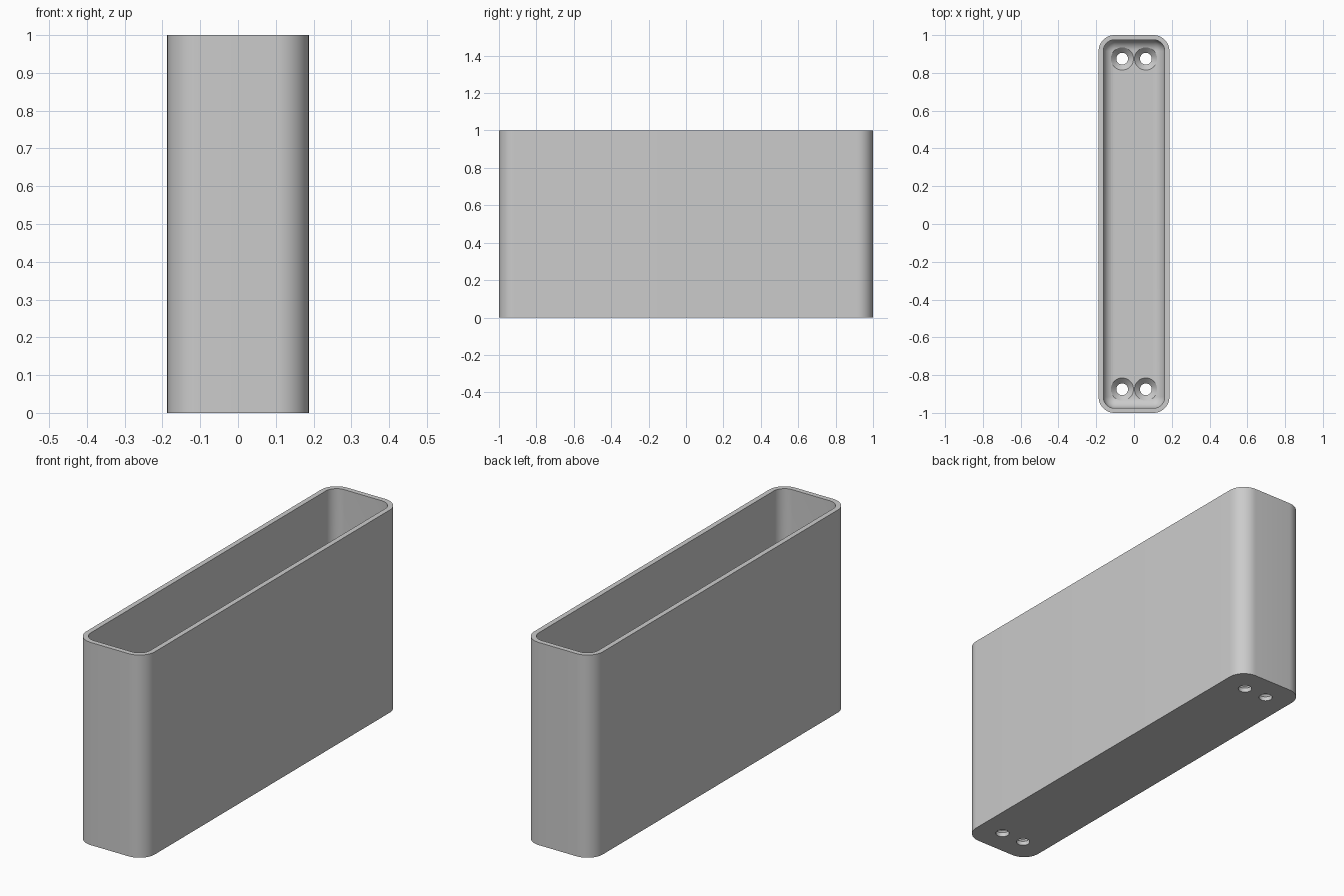
import bpy, bmesh
from math import sin, cos, pi

if "Cube" in bpy.data.objects:
    bpy.data.objects.remove(bpy.data.objects["Cube"], do_unlink=True)

HX, HY, HEIGHT = 0.1875, 1.0, 1.0
CORNER, WALL, FLOOR, FILLET = 0.085, 0.025, 0.05, 0.06
HOLE_X, HOLE_Y, HOLE_R, SINK_R = 0.0625, 0.875, 0.031, 0.06

grey = bpy.data.materials.new("plain grey")
grey.use_nodes = True
colour = (0.6, 0.6, 0.6, 1)
grey.diffuse_color = colour
grey.node_tree.nodes["Principled BSDF"].inputs["Base Color"].default_value = colour


def rounded_loop(inset, z, steps=12):
    """Rounded rectangle, moved inward from the outer outline."""
    r = max(CORNER - inset, 0.003)
    cx, cy = HX - inset - r, HY - inset - r
    points = []
    for q, (sx, sy) in enumerate([(1, 1), (-1, 1), (-1, -1), (1, -1)]):
        for i in range(steps + 1):
            a = (q + i / steps) * pi / 2
            points.append((sx * cx + r * cos(a), sy * cy + r * sin(a), z))
    return points


def circle_loop(x, y, r, z, n=48):
    return [(x + r * cos(2 * pi * i / n), y + r * sin(2 * pi * i / n), z) for i in range(n)]


def skin(bm, loops):
    """Join a stack of loops with quads and cap both ends."""
    rings = [[bm.verts.new(p) for p in loop] for loop in loops]
    for a, b in zip(rings, rings[1:]):
        for i in range(len(a)):
            j = (i + 1) % len(a)
            bm.faces.new((a[i], a[j], b[j], b[i]))
    bm.faces.new(rings[0][::-1])
    bm.faces.new(rings[-1])


def make_object(name, bm):
    bmesh.ops.recalc_face_normals(bm, faces=bm.faces[:])
    mesh = bpy.data.meshes.new(name)
    bm.to_mesh(mesh)
    bm.free()
    mesh.materials.append(grey)
    obj = bpy.data.objects.new(name, mesh)
    bpy.context.collection.objects.link(obj)
    return obj


# Open box: outer wall, rim, inner wall, rounded inner bottom edge, floor
loops = [rounded_loop(0, 0), rounded_loop(0, HEIGHT), rounded_loop(WALL, HEIGHT)]
for i in range(11):
    a = i / 10 * pi / 2
    loops.append(rounded_loop(WALL + FILLET * (1 - cos(a)), FLOOR + FILLET * (1 - sin(a))))
bm = bmesh.new()
skin(bm, loops)
box = make_object("box", bm)

# Countersunk screw holes, a pair at each end
bm = bmesh.new()
for x in (-HOLE_X, HOLE_X):
    for y in (-HOLE_Y, HOLE_Y):
        profile = [(HOLE_R, -0.05), (HOLE_R, FLOOR - SINK_R + HOLE_R),
                   (SINK_R, FLOOR), (SINK_R, FLOOR + 0.1)]
        skin(bm, [circle_loop(x, y, r, z) for r, z in profile])
cutter = make_object("screw_hole_cutter", bm)

bpy.ops.object.select_all(action="DESELECT")
box.select_set(True)
bpy.context.view_layer.objects.active = box
cut = box.modifiers.new("screw_holes", "BOOLEAN")
cut.operation, cut.solver, cut.object = "DIFFERENCE", "EXACT", cutter
bpy.ops.object.modifier_apply(modifier=cut.name)
bpy.data.objects.remove(cutter, do_unlink=True)
bpy.ops.object.shade_smooth_by_angle(angle=pi / 6)
